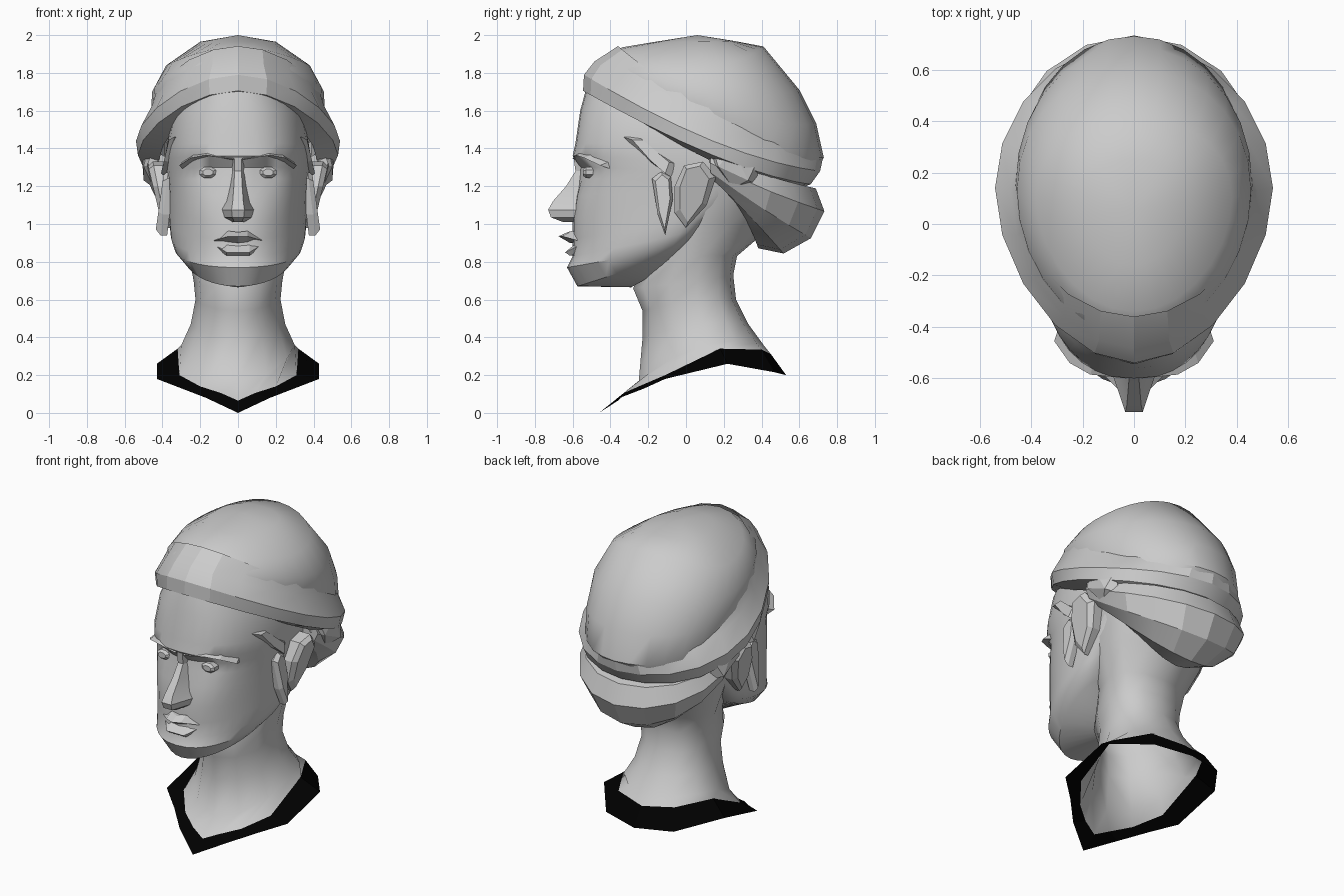
import bpy, bmesh, math
from mathutils import Vector

if "Cube" in bpy.data.objects:
    bpy.data.objects.remove(bpy.data.objects["Cube"])


def material(name, v):
    m = bpy.data.materials.new(name)
    m.diffuse_color = (v, v, v, 1)
    m.use_nodes = True
    m.node_tree.nodes["Principled BSDF"].inputs["Base Color"].default_value = m.diffuse_color
    return m


GREY = material("plaster grey", 0.6)
BLACK = material("black hem", 0.0)


def finish(name, bm, mat=GREY, angle=30, recalc=True):
    bmesh.ops.remove_doubles(bm, verts=bm.verts, dist=1e-5)
    if recalc:
        bmesh.ops.recalc_face_normals(bm, faces=bm.faces)
    me = bpy.data.meshes.new(name)
    bm.to_mesh(me)
    bm.free()
    me.materials.append(mat)
    ob = bpy.data.objects.new(name, me)
    bpy.context.collection.objects.link(ob)
    if angle:
        bpy.ops.object.select_all(action='DESELECT')
        ob.select_set(True)
        bpy.context.view_layer.objects.active = ob
        bpy.ops.object.shade_smooth_by_angle(angle=math.radians(angle))
    return ob


def loft(name, rows, closed=True, ends=False, **kw):
    """Skin a list of equally long point rows."""
    bm = bmesh.new()
    vs = [[bm.verts.new(p) for p in r] for r in rows]
    n = len(rows[0])
    for a, b in zip(vs, vs[1:]):
        for i in range(n if closed else n - 1):
            j = (i + 1) % n
            bm.faces.new((a[i], a[j], b[j], b[i]))
    if ends:
        bm.faces.new(vs[0][::-1])
        bm.faces.new(vs[-1])
    return finish(name, bm, **kw)


def ring(fy, fz, w, sy, sz, by, bz, n=24, e=1.0):
    """Tilted ring through a front point, a side point and a back point."""
    pts = []
    for i in range(n):
        t = 2 * math.pi * i / n
        c, s = math.cos(t), math.sin(t)
        c = math.copysign(abs(c) ** e, c)
        s = math.copysign(abs(s) ** e, s)
        k = 1 - c * c
        my, mz = (fy + by) / 2, (fz + bz) / 2
        pts.append(Vector((w * s, my + (fy - by) / 2 * c + (sy - my) * k,
                           mz + (fz - bz) / 2 * c + (sz - mz) * k)))
    return pts


def squareness(z):
    """Round chin and crown, squarer brow and cheeks."""
    return .95 if z < .7 or z > 1.7 else .86 if z < 1.05 or z > 1.5 else .79


# Face and skull, from under the jaw to the top, with eye sockets pressed in
face = [ring(*r, n=40, e=squareness(r[1])) for r in (
    (-.29, .665, .12, -.14, .76, -.05, .85),
    (-.575, .67, .285, -.14, .82, .0, .90),
    (-.63, .77, .335, -.13, .87, .05, .95),
    (-.60, .83, .355, -.10, .93, .10, .99),
    (-.60, .92, .362, -.07, 1.0, .17, 1.03),
    (-.60, 1.02, .367, -.04, 1.07, .27, 1.07),
    (-.58, 1.15, .37, -.01, 1.16, .33, 1.12),
    (-.57, 1.24, .375, 0, 1.22, .37, 1.17),
    (-.565, 1.30, .38, 0, 1.27, .38, 1.2),
    (-.60, 1.36, .38, 0, 1.32, .40, 1.25),
    (-.585, 1.43, .38, -.01, 1.39, .44, 1.32),
    (-.56, 1.60, .355, -.03, 1.54, .46, 1.45),
    (-.525, 1.73, .30, -.03, 1.66, .45, 1.55))]
for row in face:
    for p in row:
        if p.y < -.3:
            p.y += .04 * math.exp(-((abs(p.x) - .15) / .08) ** 2
                                  - ((p.z - 1.275) / .045) ** 2)
loft("face", face, angle=35, recalc=False)


def mirrored(half):
    """Close a right-hand half loop (front to back) on the left."""
    return list(half) + [(-x, y, z) for x, y, z in half[-2:0:-1]]


# Neck, open at the bottom, and its angular black hem
hem_in = mirrored([(0, -.36, .065), (.09, -.33, .105), (.2, -.25, .14),
                   (.31, -.11, .20), (.32, .18, .34), (.2, .40, .335),
                   (0, .45, .31)])
hem_out = mirrored([(0, -.46, 0), (.17, -.35, .08), (.30, -.22, .13),
                    (.43, -.11, .18), (.43, .22, .26), (.24, .47, .215),
                    (0, .53, .20)])
loft("neck", [hem_in] + [ring(*r, n=12) for r in (
    (-.25, .17, .30, .10, .36, .41, .36),
    (-.23, .40, .25, .08, .47, .33, .47),
    (-.23, .54, .225, .06, .60, .265, .60),
    (-.28, .66, .235, .06, .70, .25, .73),
    (-.20, .80, .26, .08, .83, .27, .83),
    (-.10, .98, .34, .10, 1.03, .41, .95),
    (0, 1.25, .39, .12, 1.28, .55, 1.15))], angle=70, recalc=False)
loft("neck_hem", [hem_out, hem_in], mat=BLACK, angle=0, recalc=False)

# Smooth cap
loft("cap", [ring(*r, n=28) for r in (
    (-.44, 1.70, .42, .20, 1.40, .64, 1.24),
    (-.46, 1.76, .44, .18, 1.47, .73, 1.35),
    (-.46, 1.80, .46, .15, 1.58, .69, 1.53),
    (-.43, 1.87, .455, .13, 1.70, .60, 1.71),
    (-.34, 1.935, .38, .10, 1.84, .41, 1.94),
    (-.16, 1.965, .20, .08, 1.965, .25, 1.97),
    (.06, 2.0, 0, .06, 2.0, .06, 2.0))], angle=40, recalc=False)

# Folded headband running from the forehead to the nape
loft("headband", [ring(*r, n=20, e=1.07) for r in (
    (-.47, 1.69, .42, .14, 1.33, .58, 1.18),
    (-.545, 1.705, .53, .14, 1.365, .66, 1.21),
    (-.54, 1.79, .54, .14, 1.44, .71, 1.28),
    (-.485, 1.86, .48, .13, 1.55, .725, 1.35),
    (-.36, 1.942, .455, .12, 1.62, .70, 1.38))], angle=20, recalc=False)

# Rolled hair around the nape, its underside tucked inwards
roll = []
for i in range(11):
    t = math.pi * i / 10
    s = math.sin(t)
    r = .065 + .125 * s ** 1.2
    out = Vector((math.cos(t), s, 0))
    c = Vector((.41 * math.cos(t), .13 + .405 * s, 1.31 - .28 * s))
    roll.append([c + out * r * (math.cos(a) + .3 * math.sin(a))
                 + Vector((0, 0, r * math.sin(a)))
                 for a in (2 * math.pi * k / 8 + .2 for k in range(8))])
loft("hair_roll", roll, ends=True, angle=20)

# Nose: base edge, ridge, ridge, base edge at each height
nose = [(1.35, .045, -.55, .02, -.595), (1.28, .04, -.53, .018, -.585),
        (1.20, .05, -.54, .022, -.635), (1.12, .068, -.55, .028, -.705),
        (1.075, .095, -.55, .034, -.73), (1.035, .085, -.55, .03, -.715),
        (1.01, .04, -.55, .02, -.65), (1.012, .04, -.55, .02, -.56)]
loft("nose", [[(-b, yb, z), (-r, yr, z), (r, yr, z), (b, yb, z)]
              for z, b, yb, r, yr in reversed(nose)],
     closed=False, angle=20, recalc=False)

# Lips: x, front y, top z, front z, bottom z
upper = [(-.13, -.575, .918, .912, .902), (-.05, -.655, .963, .935, .905),
         (0, -.675, .957, .935, .90), (.05, -.655, .963, .935, .905),
         (.13, -.575, .918, .912, .902)]
lower = [(-.11, -.58, .892, .88, .87), (-.06, -.64, .892, .85, .832),
         (.06, -.64, .892, .85, .832), (.11, -.58, .892, .88, .87)]
for name, rows, back in (("upper_lip", upper, .06), ("lower_lip", lower, .025)):
    loft(name, [[(x, -.54, a), (x, y + .05, a), (x, y, b),
                 (x, y + back, c), (x, -.54, c)]
                for x, y, a, b, c in rows], ends=True, angle=0)


def plate(name, s, outline, thick, x_out, slope):
    """Side piece from a (y, z) outline; the outer face shrinks and leans."""
    cy = sum(p[0] for p in outline) / len(outline)
    cz = sum(p[1] for p in outline) / len(outline)

    def layer(depth, k):
        return [(s * (x_out - depth + slope * (z - cz)), cy + (y - cy) * k,
                 cz + (z - cz) * (1 + k) / 2) for y, z in outline]
    loft(name, [layer(thick, 1), layer(.025, 1), layer(0, .7)],
         ends=True, angle=0)


for side, s in (("left", -1), ("right", 1)):
    # Brow ridge
    loft(side + "_brow",
         [[(s * (x - .02), y + .06, z + .025), (s * x, y, z),
           (s * (x - .02), y + .06, z - .02)]
          for x, y, z in ((.03, -.60, 1.345), (.17, -.585, 1.365),
                          (.25, -.54, 1.35), (.31, -.455, 1.31))],
         ends=True, angle=0)
    # Eye
    loft(side + "_eye",
         [[(s * .16 + r * 1.15 * math.cos(a), y, 1.273 + r * .75 * math.sin(a))
           for a in (math.pi * (k + .5) / 4 for k in range(8))]
          for r, y in ((.042, -.49), (.042, -.53), (.025, -.545))],
         ends=True, angle=0)
    # Ear, hanging lock and temple lock
    plate(side + "_ear", s, [(-.06, 1.2), (-.01, 1.31), (.09, 1.33),
                             (.16, 1.25), (.11, 1.1), (.0, .98),
                             (-.06, 1.06)], .11, .445, .2)
    plate(side + "_front_lock", s, [(-.18, 1.24), (-.13, 1.28), (-.08, 1.25),
                                    (-.07, 1.13), (-.11, .94), (-.15, 1.05)],
          .06, .41, -.12)
    plate(side + "_temple_lock", s, [(-.33, 1.46), (-.25, 1.46), (-.05, 1.32),
                                     (-.08, 1.25), (-.19, 1.33)],
          .07, .385, -.2)
    # Faceted hair knot behind the ear
    bm = bmesh.new()
    bmesh.ops.create_icosphere(bm, subdivisions=1, radius=1)
    for v in bm.verts:
        x, y, z = v.co
        v.co = (s * (.445 + .075 * x), .25 + .15 * y, 1.33 + .14 * z - .07 * y)
    finish(side + "_hair_knot", bm, angle=0)
